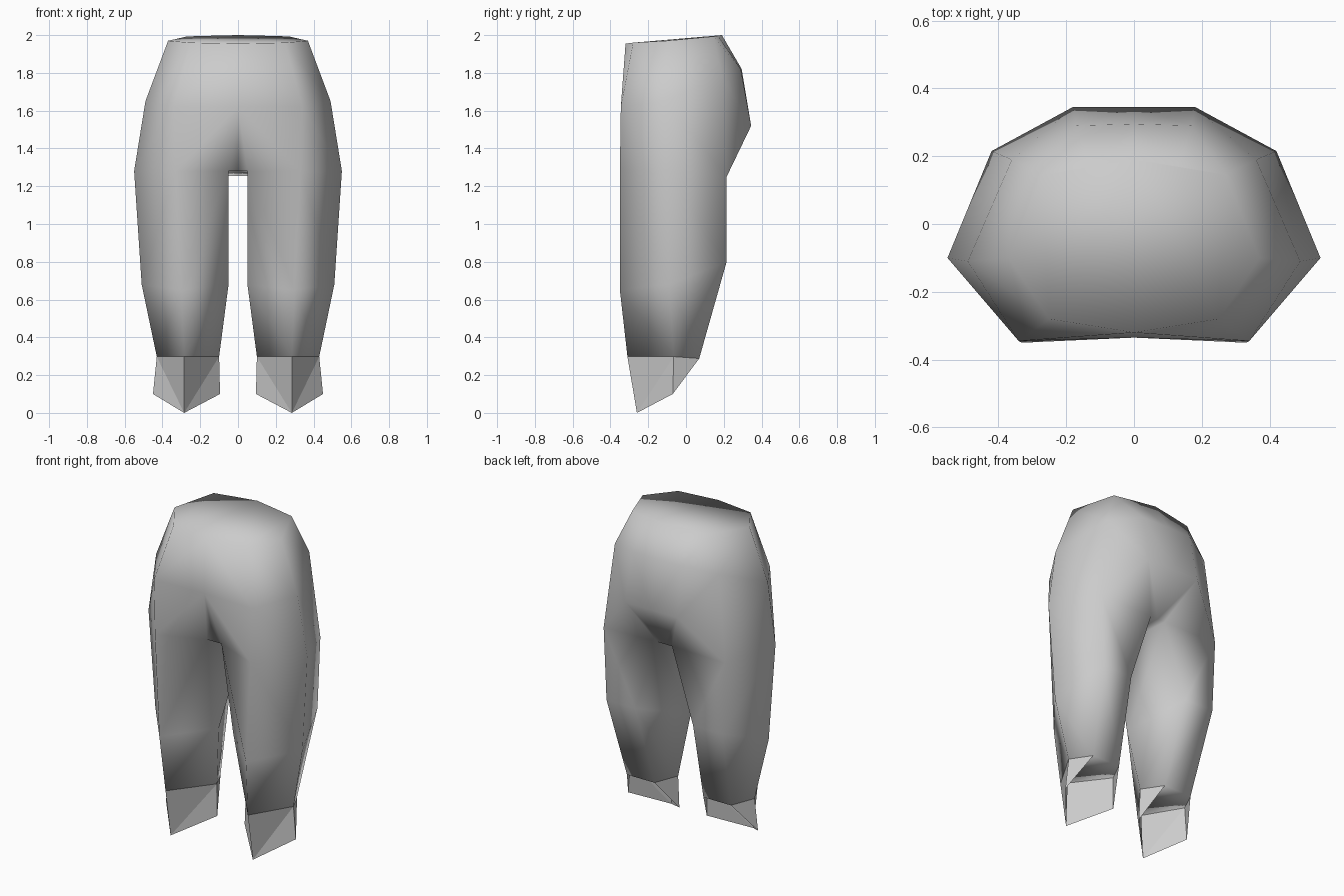
import bpy, bmesh

if "Cube" in bpy.data.objects:
    bpy.data.objects.remove(bpy.data.objects["Cube"])

grey = bpy.data.materials.new("plain_grey")
grey.diffuse_color = (0.6, 0.6, 0.6, 1)
grey.use_nodes = True
grey.node_tree.nodes["Principled BSDF"].inputs["Base Color"].default_value = grey.diffuse_color


def make_half(name, build, smooth):
    """Build the +x half with bmesh and mirror it across x = 0."""
    bm = bmesh.new()
    build(bm)
    bmesh.ops.recalc_face_normals(bm, faces=bm.faces)
    me = bpy.data.meshes.new(name)
    bm.to_mesh(me)
    bm.free()
    me.materials.append(grey)
    for p in me.polygons:
        p.use_smooth = smooth
    ob = bpy.data.objects.new(name, me)
    bpy.context.collection.objects.link(ob)
    mod = ob.modifiers.new("mirror", 'MIRROR')
    mod.use_clip = True
    mod.merge_threshold = 0.002
    return ob


# Torso rings: front centre, front, outer, back outer, back, back centre
waist = [(0, -.32, 1.955), (.25, -.28, 1.96), (.37, -.1, 1.97),
         (.27, .145, 1.993), (.13, .169, 1.997), (0, .19, 2.0)]
hip = [(0, -.335, 1.62), (.34, -.345, 1.62), (.49, -.11, 1.65),
       (.36, .19, 1.78), (.17, .29, 1.82), (0, .295, 1.82)]
# Seat: back, back centre
seat = [(.18, .345, 1.52), (0, .345, 1.52)]
# Leg rings: front, outer, back outer, back inner, inner
thigh = [(.33, -.35, 1.28), (.55, -.1, 1.28), (.42, .215, 1.25),
         (.05, .21, 1.255), (.05, -.235, 1.28)]
knee = [(.30, -.35, .65), (.51, -.09, .68), (.40, .215, .80),
        (.20, .215, .80), (.05, -.12, .68)]
ankle = [(.285, -.31, .298), (.43, -.065, .298), (.36, .07, .288),
         (.17, .07, .288), (.10, -.065, .298)]


def trousers(bm):
    def ring(pts):
        return [bm.verts.new(p) for p in pts]

    def bridge(a, b, closed):
        n = len(a)
        for i in range(n if closed else n - 1):
            j = (i + 1) % n
            bm.faces.new((a[i], a[j], b[j], b[i]))

    w, h, s, t, k, a = map(ring, (waist, hip, seat, thigh, knee, ankle))
    cf = bm.verts.new((0, -.235, 1.28))
    cb = bm.verts.new((0, .21, 1.255))
    # torso and capped waist
    bm.faces.new(w)
    bridge(w, h, False)
    bridge(h[1:4], t[0:3], False)
    # front of crotch, seat, and strip between the legs
    for f in ((h[0], h[1], t[0], t[4]), (h[0], t[4], cf),
              (h[3], h[4], s[0], t[2]), (h[4], h[5], s[1], s[0]),
              (s[0], t[3], t[2]), (s[0], s[1], cb, t[3]),
              (cf, t[4], t[3], cb)):
        bm.faces.new(f)
    # leg with capped hem
    bridge(t, k, True)
    bridge(k, a, True)
    bm.faces.new(a)


def foot_guard(bm):
    front, outer, back_o, back_i, inner = [bm.verts.new(p) for p in ankle]
    tip = bm.verts.new((.285, -.26, 0))
    # open-bottomed wedge: two front panels and two rear side triangles
    for side, back, corner in ((outer, back_o, (.45, -.07, .10)),
                               (inner, back_i, (.095, -.07, .10))):
        c = bm.verts.new(corner)
        bm.faces.new((front, side, tip))
        bm.faces.new((side, c, tip))
        bm.faces.new((side, back, c))


make_half("trousers", trousers, True)
make_half("foot_guards", foot_guard, False)
